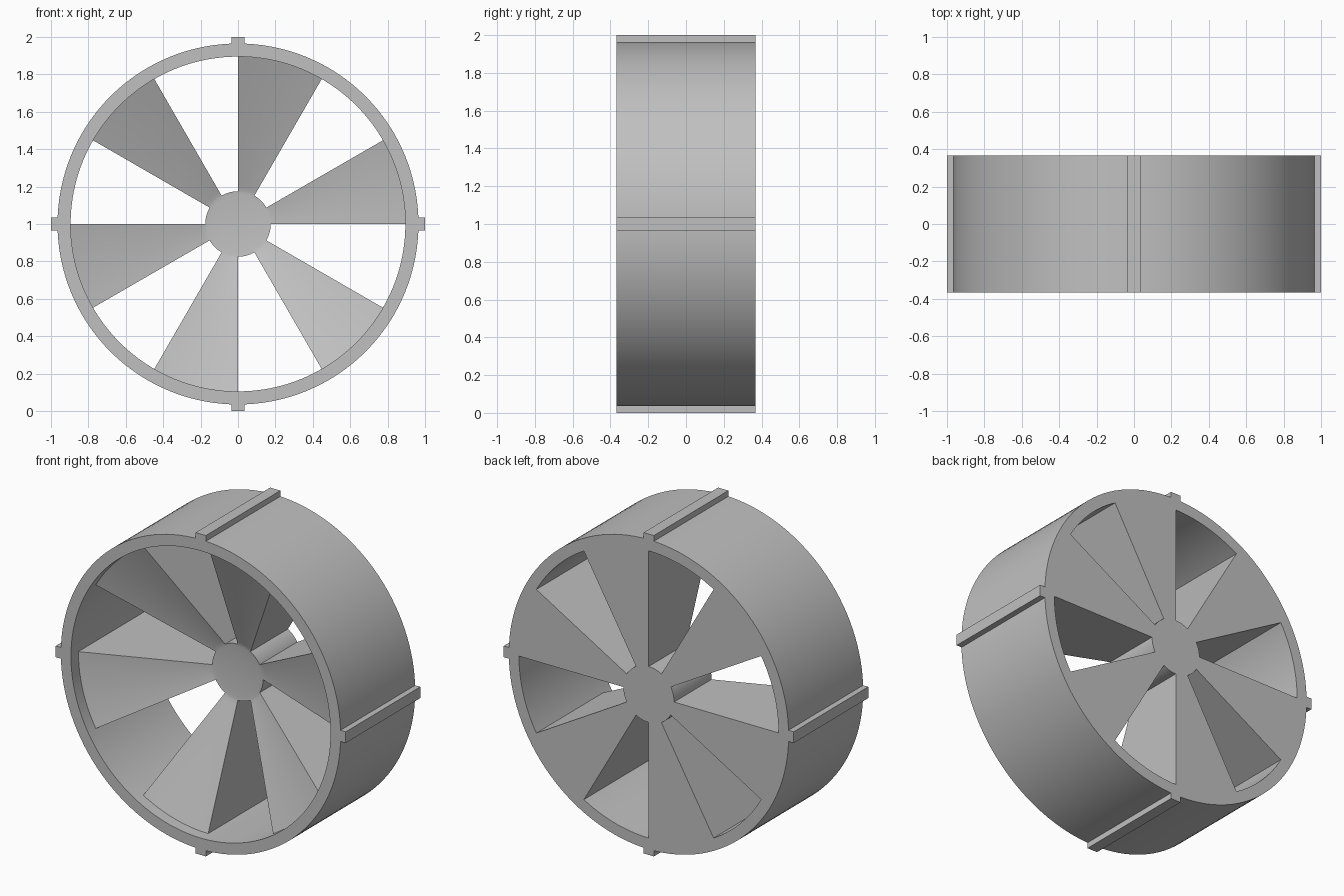
import bpy
import bmesh
from math import cos, sin, pi, radians

HALF = 0.367      # half of the axial depth
CENTRE = 1.0      # height of the axle
RIM_IN, RIM_OUT = 0.895, 0.965
HUB = 0.175

cube = bpy.data.objects.get("Cube")
if cube:
    bpy.data.objects.remove(cube, do_unlink=True)

grey = bpy.data.materials.new("light_grey")
grey.use_nodes = True
colour = (0.53, 0.53, 0.53, 1.0)
grey.diffuse_color = colour
grey.node_tree.nodes["Principled BSDF"].inputs["Base Color"].default_value = colour


def finish(bm, name):
    """Weld, orient and shade a part, then add it to the scene."""
    bmesh.ops.remove_doubles(bm, verts=bm.verts, dist=1e-5)
    bmesh.ops.recalc_face_normals(bm, faces=bm.faces)
    mesh = bpy.data.meshes.new(name)
    bm.to_mesh(mesh)
    bm.free()
    mesh.materials.append(grey)
    obj = bpy.data.objects.new(name, mesh)
    bpy.context.collection.objects.link(obj)
    bpy.ops.object.select_all(action="DESELECT")
    obj.select_set(True)
    bpy.context.view_layer.objects.active = obj
    bpy.ops.object.shade_smooth_by_angle(angle=radians(30))
    return obj


def revolve(name, profile, start=0.0, sweep=2 * pi, steps=128):
    """Sweep a closed (radius, y) profile about the axle; cap partial sweeps."""
    bm = bmesh.new()
    rings = []
    for i in range(steps + 1):
        a = start + sweep * i / steps
        rings.append([bm.verts.new((r * cos(a), y, CENTRE + r * sin(a)))
                      for r, y in profile])
    n = len(profile)
    for near, far in zip(rings, rings[1:]):
        for j in range(n):
            k = (j + 1) % n
            if profile[j][0] == 0 and profile[k][0] == 0:
                continue
            quad = [near[j], near[k], far[k], far[j]]
            if profile[j][0] == 0:
                quad.pop(3)
            elif profile[k][0] == 0:
                quad.pop(2)
            bm.faces.new(quad)
    if sweep < 2 * pi:
        bm.faces.new(rings[0])
        bm.faces.new(rings[-1])
    return finish(bm, name)


# Outer ring
revolve("outer_ring", [(RIM_IN, -HALF), (RIM_OUT, -HALF),
                       (RIM_OUT, HALF), (RIM_IN, HALF)])

# Central hub, flat on both ends
revolve("hub", [(0, 0.0), (HUB - 0.02, 0.0), (HUB, -0.003), (HUB, HALF), (0, HALF)],
        steps=64)

# Six wedge blades: flat at the back, funnel-shaped at the front
blade = [(HUB - 0.02, HALF), (HUB - 0.02, 0.0), (HUB, -0.003), (0.2, -0.012),
         (RIM_IN + 0.003, -0.295), (RIM_IN + 0.003, HALF)]
for i in range(6):
    revolve(f"blade_{i + 1}", blade, radians(60 * i), radians(30), 12)

# Four locating ribs along the outside of the ring
for side, turn in (("left", 0), ("top", 1), ("right", 2), ("bottom", 3)):
    bm = bmesh.new()
    bmesh.ops.create_cube(bm, size=1)
    inner, outer, width = 0.955, 1.0, 0.07
    a = turn * pi / 2
    for v in bm.verts:
        r = outer if v.co.x > 0 else inner
        t = v.co.z * width
        v.co = (r * cos(a) - t * sin(a), v.co.y * 2 * HALF,
                CENTRE + r * sin(a) + t * cos(a))
    finish(bm, f"rib_{side}")
